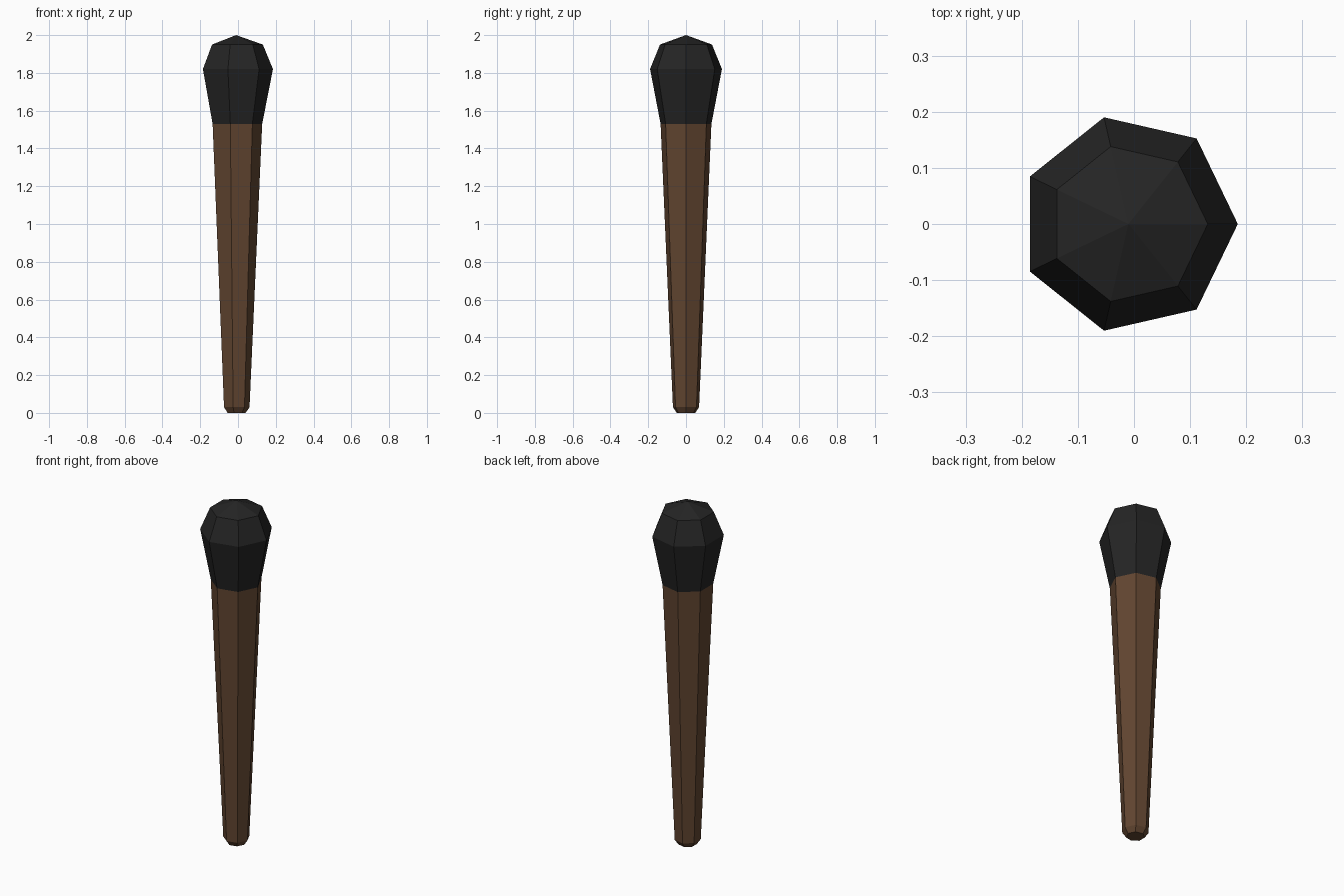
import bpy, bmesh, math

if "Cube" in bpy.data.objects:
    bpy.data.objects.remove(bpy.data.objects["Cube"])

SIDES = 7
CX = -0.01  # heptagon centre, so the bounding box is centred


def material(name, rgb):
    m = bpy.data.materials.new(name)
    m.diffuse_color = (*rgb, 1)
    m.use_nodes = True
    m.node_tree.nodes["Principled BSDF"].inputs["Base Color"].default_value = m.diffuse_color
    return m


def lathe(name, profile, mat, cap_bottom=False, apex=None):
    """Stack seven-sided rings given as (radius, z)."""
    bm = bmesh.new()
    rings = []
    for r, z in profile:
        rings.append([bm.verts.new((CX + r * math.cos(2 * math.pi * i / SIDES),
                                    r * math.sin(2 * math.pi * i / SIDES), z))
                      for i in range(SIDES)])
    for a, b in zip(rings, rings[1:]):
        for i in range(SIDES):
            j = (i + 1) % SIDES
            bm.faces.new((a[i], a[j], b[j], b[i]))
    if cap_bottom:
        bm.faces.new(rings[0][::-1])
    if apex is not None:
        tip = bm.verts.new((CX, 0, apex))
        for i in range(SIDES):
            bm.faces.new((rings[-1][i], rings[-1][(i + 1) % SIDES], tip))
    mesh = bpy.data.meshes.new(name)
    bm.to_mesh(mesh)
    bm.free()
    mesh.materials.append(mat)
    obj = bpy.data.objects.new(name, mesh)
    bpy.context.collection.objects.link(obj)
    return obj


wood = material("brown wood", (0.120, 0.060, 0.030))
char = material("charred black", (0.018, 0.018, 0.018))

# Tapered handle with chamfered foot
lathe("handle", [(0.05, 0), (0.071, 0.03), (0.138, 1.53)], wood, cap_bottom=True)

# Bulging head with shallow pointed top
lathe("head", [(0.138, 1.53), (0.195, 1.82), (0.1415, 1.95)], char, apex=2.0)
